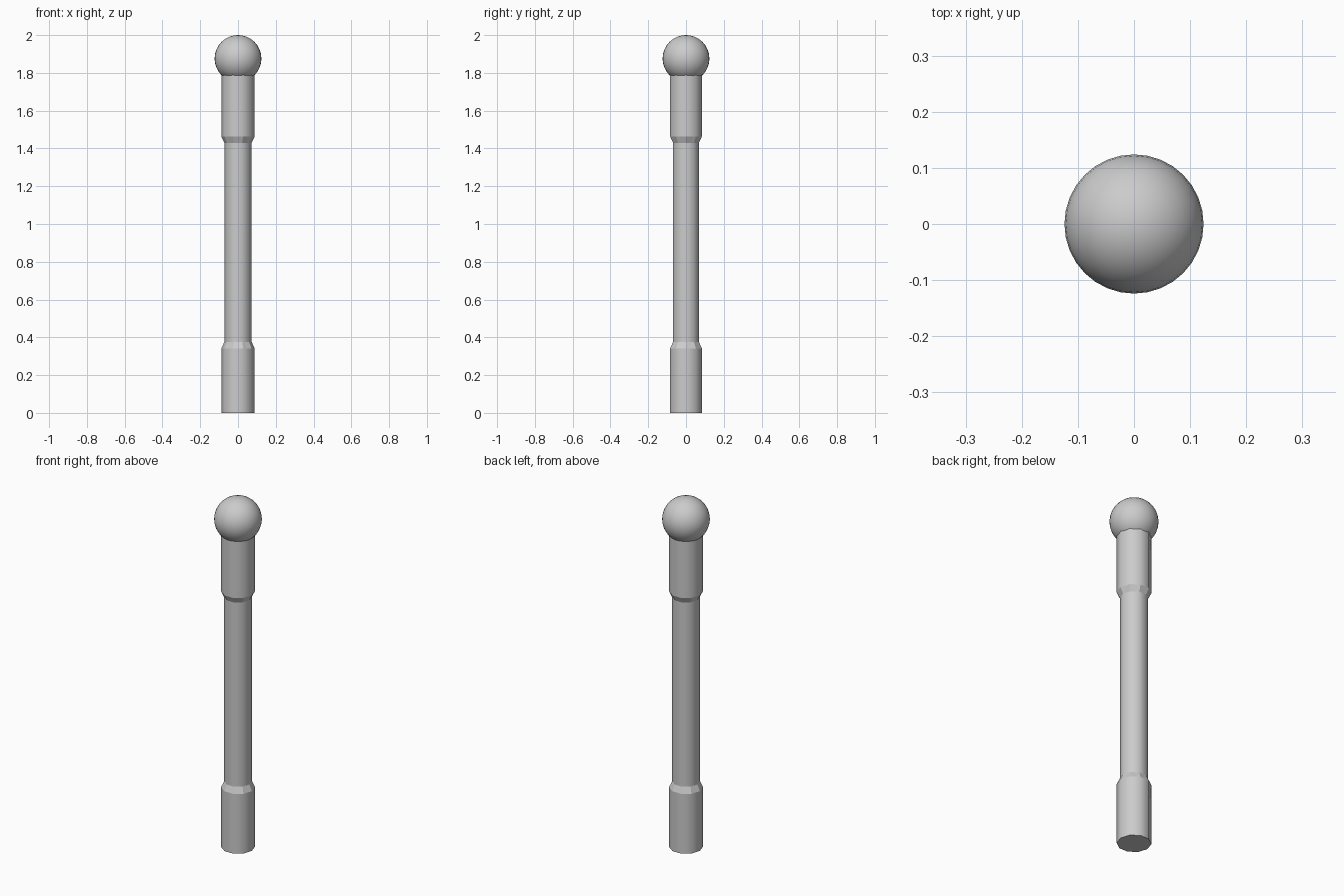
import bpy, bmesh, math

if "Cube" in bpy.data.objects:
    bpy.data.objects.remove(bpy.data.objects["Cube"])

SIDES = 10

# Shaft: ten-sided lathe profile (radius, height) with thick ends and short tapers
profile = [(0.088, 0.0), (0.088, 0.342), (0.072, 0.376),
           (0.072, 1.43), (0.088, 1.463), (0.088, 1.788)]
bm = bmesh.new()
rings = []
for r, z in profile:
    angles = [2 * math.pi * i / SIDES for i in range(SIDES)]
    rings.append([bm.verts.new((r * math.cos(a), r * math.sin(a), z)) for a in angles])
for low, high in zip(rings, rings[1:]):
    for i in range(SIDES):
        j = (i + 1) % SIDES
        bm.faces.new((low[i], low[j], high[j], high[i]))
bm.faces.new(rings[0][::-1])
bm.faces.new(rings[-1])
mesh = bpy.data.meshes.new("shaft")
bm.to_mesh(mesh)
bm.free()
shaft = bpy.data.objects.new("shaft", mesh)
bpy.context.collection.objects.link(shaft)
bpy.context.view_layer.objects.active = shaft
shaft.select_set(True)
bpy.ops.object.shade_smooth_by_angle(angle=math.radians(40))
# The tapers stay faceted, with crisp shoulders
for face in mesh.polygons:
    if 0.34 < face.center.z < 0.38 or 1.42 < face.center.z < 1.47:
        face.use_smooth = False
shaft.select_set(False)

# Ball resting in the top of the shaft
bpy.ops.mesh.primitive_uv_sphere_add(segments=32, ring_count=16, radius=0.124,
                                     location=(0, 0, 1.876))
ball = bpy.context.object
ball.name = "ball_top"
bpy.ops.object.shade_smooth()
